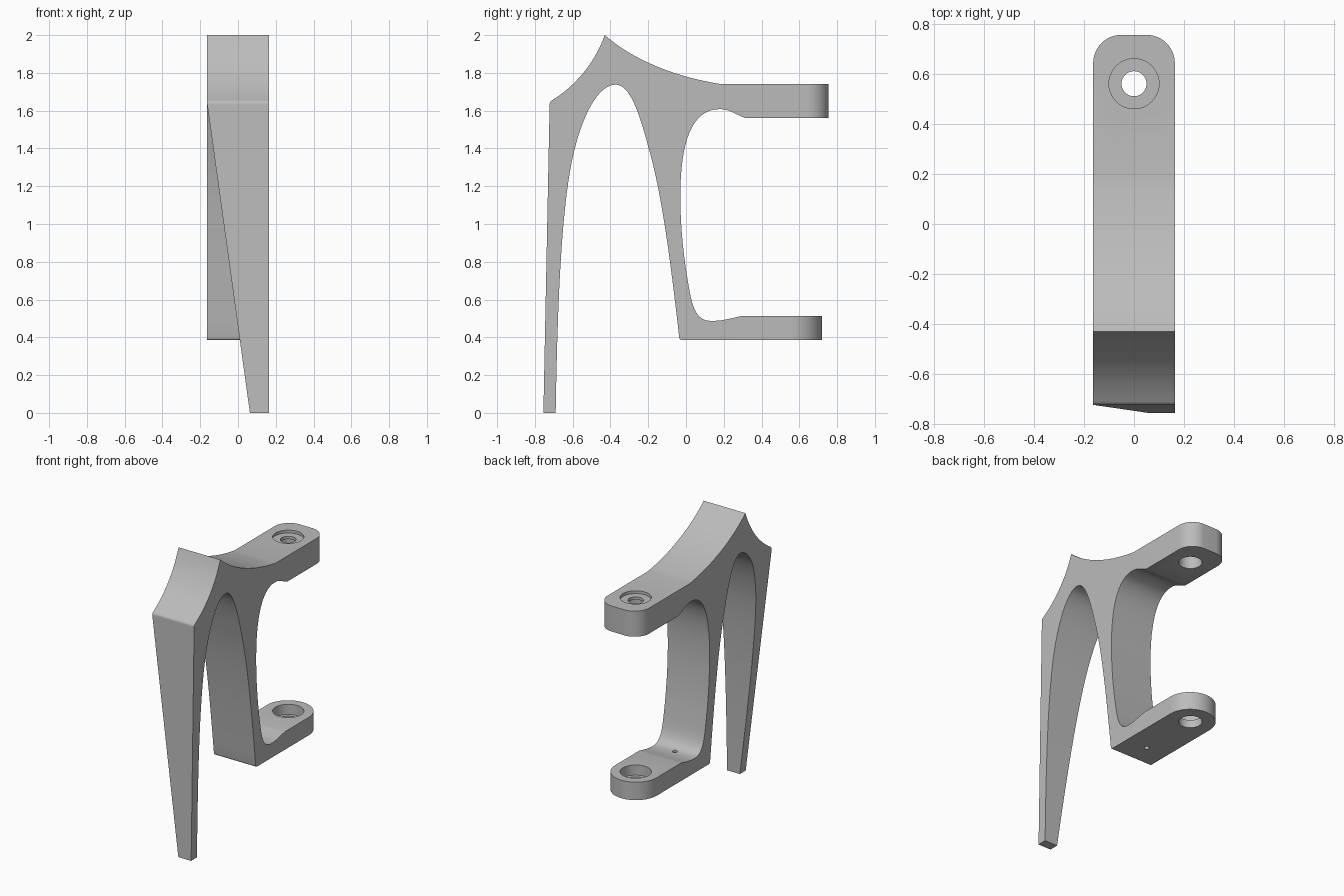
import bpy, bmesh
from mathutils import Vector
from mathutils.geometry import interpolate_bezier

cube = bpy.data.objects.get("Cube")
if cube:
    bpy.data.objects.remove(cube)

HALF = 0.163        # half the bracket width
HOLE_Y = 0.56       # shared axis of both pivot holes

grey = bpy.data.materials.new("plain grey")
grey.use_nodes = True
grey.diffuse_color = (0.5, 0.5, 0.5, 1)
grey.node_tree.nodes["Principled BSDF"].inputs["Base Color"].default_value = (0.5, 0.5, 0.5, 1)


def extrude(name, points, axis, a, b):
    """Extrude a 2D outline along x (points are y, z) or along z (points are x, y)."""
    bm = bmesh.new()
    place = (lambda p: (a, *p)) if axis == "x" else (lambda p: (*p, a))
    face = bm.faces.new([bm.verts.new(place(p)) for p in points])
    out = bmesh.ops.extrude_face_region(bm, geom=[face])
    shift = Vector((b - a, 0, 0)) if axis == "x" else Vector((0, 0, b - a))
    bmesh.ops.translate(bm, vec=shift, verts=[v for v in out["geom"] if isinstance(v, bmesh.types.BMVert)])
    bmesh.ops.recalc_face_normals(bm, faces=bm.faces)
    return finish(name, bm)


def finish(name, bm):
    mesh = bpy.data.meshes.new(name)
    bm.to_mesh(mesh)
    bm.free()
    mesh.materials.append(grey)
    obj = bpy.data.objects.new(name, mesh)
    bpy.context.collection.objects.link(obj)
    return obj


def cylinder(name, y, radius, low, high):
    bm = bmesh.new()
    bmesh.ops.create_cone(bm, cap_ends=True, segments=48, radius1=radius, radius2=radius, depth=high - low)
    bmesh.ops.translate(bm, vec=(0, y, (low + high) / 2), verts=bm.verts)
    return finish(name, bm)


def path(start, *steps):
    """Outline from straight steps (one point) and curved steps (two handles and an end)."""
    pts = [Vector(start)]
    for s in steps:
        if len(s) == 2:
            pts.append(Vector(s))
        else:
            h1, h2, end = (Vector(p) for p in s)
            curve = interpolate_bezier(pts[-1].to_3d(), h1.to_3d(), h2.to_3d(), end.to_3d(), 17)
            pts += [p.to_2d() for p in curve[1:]]
    return pts


# Side profile: front leg, peak, upper arm, back curve, lower arm, arch
profile = path(
    (-0.755, 0), (-0.722, 1.63),
    ((-0.722, 1.645), (-0.718, 1.65), (-0.705, 1.658)),
    ((-0.58, 1.735), (-0.48, 1.86), (-0.43, 2.0)),
    ((-0.27, 1.86), (-0.04, 1.775), (0.19, 1.74)),
    (0.755, 1.74), (0.755, 1.56), (0.315, 1.56),
    ((0.24, 1.592), (0.225, 1.608), (0.177, 1.608)),
    ((0.03, 1.608), (-0.03, 1.43), (-0.03, 1.15)),
    ((-0.03, 0.97), (-0.01, 0.80), (0.02, 0.64)),
    ((0.04, 0.53), (0.07, 0.487), (0.135, 0.487)),
    ((0.2, 0.487), (0.24, 0.502), (0.29, 0.512)),
    (0.72, 0.512), (0.72, 0.385), (-0.02, 0.385),
    ((-0.03, 0.385), (-0.034, 0.39), (-0.036, 0.4)),
    ((-0.085, 0.83), (-0.13, 1.17), (-0.2, 1.41)),
    ((-0.25, 1.6), (-0.3, 1.738), (-0.372, 1.738)),
    ((-0.46, 1.738), (-0.55, 1.59), (-0.605, 1.33)),
    ((-0.66, 1.05), (-0.68, 0.6), (-0.69, 0)),
)
bracket = extrude("bracket", profile, "x", -HALF, HALF)

# Rounded arm ends: upper has corner radii, lower is a full half circle
for name, end, radius, low, high in (("upper_end", 0.755, 0.113, 1.5, 1.8),
                                     ("lower_end", 0.72, 0.1625, 0.3, 0.6)):
    bm = bmesh.new()
    bm.from_mesh(bracket.data)
    corners = [e for e in bm.edges if all(abs(v.co.y - end) < 1e-4 and low < v.co.z < high for v in e.verts)
               and abs(e.verts[0].co.z - e.verts[1].co.z) > 0.05]
    bmesh.ops.bevel(bm, geom=corners, offset=radius, segments=14, profile=0.5, affect="EDGES")
    bm.to_mesh(bracket.data)
    bm.free()

# Cutters: stepped pivot bores, small drain hole, taper on the right of the front leg
cutters = [
    cylinder("upper_counterbore", HOLE_Y, 0.1, 1.72, 1.9),
    cylinder("upper_bore", HOLE_Y, 0.05, 1.45, 1.9),
    cylinder("upper_under_bore", HOLE_Y, 0.075, 1.45, 1.70),
    cylinder("lower_counterbore", HOLE_Y, 0.1, 0.44, 0.6),
    cylinder("lower_bore", HOLE_Y, 0.075, 0.3, 0.6),
    cylinder("small_hole", 0.125, 0.016, 0.3, 0.6),
]
# Wedge running below the line from the leg's shoulder to its foot
top, foot = Vector((-HALF, 1.632)), Vector((0.063, 0))
slope = (foot - top) / 10
bm = bmesh.new()
wedge = [top - slope, foot + slope, Vector((-0.4, (foot + slope).y)), Vector((-0.4, (top - slope).y))]
face = bm.faces.new([bm.verts.new((p.x, -1, p.y)) for p in wedge])
out = bmesh.ops.extrude_face_region(bm, geom=[face])
bmesh.ops.translate(bm, vec=(0, 0.6, 0), verts=[v for v in out["geom"] if isinstance(v, bmesh.types.BMVert)])
bmesh.ops.recalc_face_normals(bm, faces=bm.faces)
cutters.append(finish("leg_taper", bm))

bpy.context.view_layer.objects.active = bracket
bracket.select_set(True)
for c in cutters:
    c.hide_render = True
    mod = bracket.modifiers.new(c.name, "BOOLEAN")
    mod.operation, mod.solver, mod.object = "DIFFERENCE", "EXACT", c
    bpy.ops.object.modifier_apply(modifier=mod.name)
    bpy.data.objects.remove(c)

bpy.ops.object.shade_smooth_by_angle(angle=0.5)
